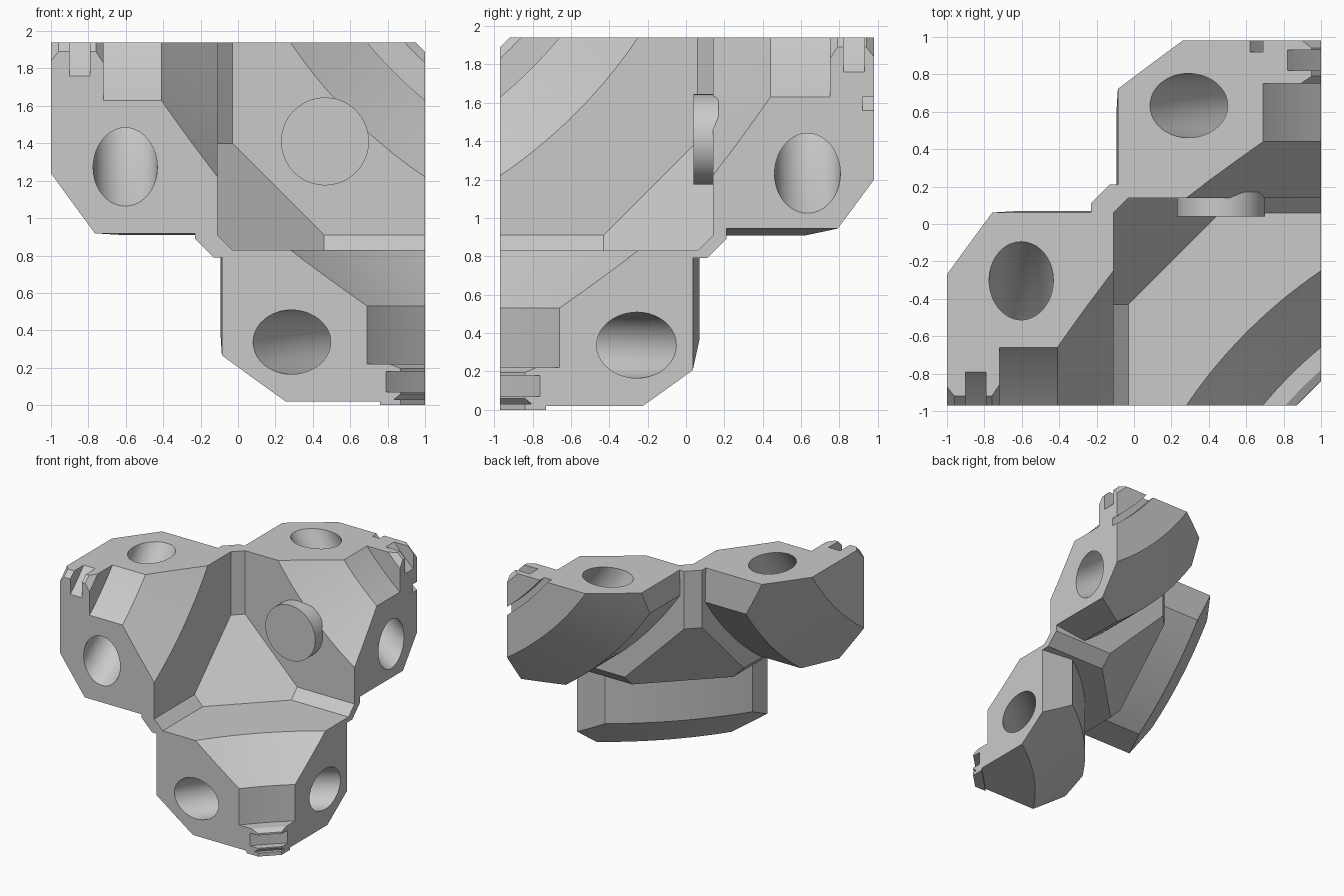
import bpy, bmesh, math
from mathutils import Vector

cube = bpy.data.objects.get("Cube")
if cube:
    bpy.data.objects.remove(cube, do_unlink=True)

grey = bpy.data.materials.new("plain grey")
grey.use_nodes = True
grey.diffuse_color = (0.59, 0.59, 0.59, 1)
grey.node_tree.nodes["Principled BSDF"].inputs["Base Color"].default_value = (0.59, 0.59, 0.59, 1)

# Depths are measured inward from the open corner along the three axes
CORNER = Vector((1, -0.97, 1.94))
SHIFT = (0.05, 0.0, -0.03)
SIDE = (1.095, 1.04, 1.03)   # lobe side limits per axis
SLOPE = (0.12, 0.03, 0.03)   # side draft towards each outer face
C = 1.5                      # sweep axis offset behind the corner


def world(p):
    return Vector((CORNER.x - p[0], CORNER.y + p[1], CORNER.z - p[2]))


def radius(across):
    return math.hypot(across + C, C)


def finish(bm, name, cutter=False):
    bmesh.ops.recalc_face_normals(bm, faces=bm.faces[:])
    mesh = bpy.data.meshes.new(name)
    bm.to_mesh(mesh)
    bm.free()
    mesh.materials.append(grey)
    ob = bpy.data.objects.new(name, mesh)
    bpy.context.collection.objects.link(ob)
    ob.hide_render = cutter
    return ob


def cut(bm, point, normal):
    """Slice off the side the normal points to and cap the cut."""
    geom = bm.verts[:] + bm.edges[:] + bm.faces[:]
    res = bmesh.ops.bisect_plane(bm, geom=geom, plane_co=point, plane_no=normal,
                                 clear_outer=True, dist=1e-5)
    edges = [e for e in res["geom_cut"]
             if isinstance(e, bmesh.types.BMEdge) and e.is_boundary]
    if edges:
        bmesh.ops.edgenet_fill(bm, edges=edges)


def sweep(profile, lo=24, hi=66, steps=42):
    """Sweep a closed (radius, along) profile; local x is along."""
    bm = bmesh.new()
    rings = []
    for i in range(steps + 1):
        a = math.radians(lo + (hi - lo) * i / steps)
        rings.append([bm.verts.new((z, r * math.sin(a) - C, r * math.cos(a) - C))
                      for r, z in profile])
    n = len(profile)
    for one, two in zip(rings, rings[1:]):
        for j in range(n):
            k = (j + 1) % n
            bm.faces.new((one[j], one[k], two[k], two[j]))
    bm.faces.new(rings[0])
    bm.faces.new(rings[-1])
    return bm


def place(bm, axis):
    """Turn local (along, second, third) onto the chosen axis."""
    for v in bm.verts:
        p = [0, 0, 0]
        for i in range(3):
            p[(axis + i) % 3] = v.co[i]
        v.co = world(p)


def subtract(target, cutters):
    bpy.context.view_layer.objects.active = target
    for c in cutters:
        m = target.modifiers.new("cut", 'BOOLEAN')
        m.operation = 'DIFFERENCE'
        m.solver = 'EXACT'
        m.object = c
        bpy.ops.object.modifier_apply(modifier=m.name)
    for c in cutters:
        bpy.data.objects.remove(c, do_unlink=True)


def block_points(size, edge, corner, shift):
    """Corners of a block with a cut far corner and bevelled far edges."""
    bm = bmesh.new()
    bmesh.ops.create_cube(bm, size=1)
    s = Vector(shift)
    for v in bm.verts:
        v.co = [size + s[i] if v.co[i] > 0 else 0 for i in range(3)]
    n = Vector((1, 1, 1))
    cut(bm, n * (corner / 3) + s, n.normalized())
    for i in range(3):
        n = Vector((1, 1, 1))
        n[i] = 0
        cut(bm, n * (edge / 2) + s, n.normalized())
    points = [v.co.copy() for v in bm.verts]
    bm.free()
    return points


def plate(normal, name):
    """Solid between the matching faces of the pocket and the outer block."""
    bm = bmesh.new()
    for points in (pocket, outside):
        far = max(p.dot(normal) for p in points)
        for p in points:
            if p.dot(normal) > far - 1e-3:
                bm.verts.new(world(p))
    bmesh.ops.convex_hull(bm, input=bm.verts[:])
    bmesh.ops.dissolve_limit(bm, angle_limit=0.01, verts=bm.verts[:], edges=bm.edges[:])
    return finish(bm, name)


parts = []

# Central frame: three walls, the bevels between them and the corner plate
pocket = block_points(1.11, 2.14, 2.68, (0, 0, 0))
outside = block_points(1.18, 2.26, 2.78, SHIFT)
parts.append(plate(Vector((1, 1, 1)), "corner_plate"))
for axis, side in enumerate(("right", "back", "lower")):
    normal = Vector((0, 0, 0))
    normal[axis] = 1
    wall = plate(normal, side + "_wall")
    bm = sweep([(1.9, 1.0), (radius(0.72), 1.0), (radius(0.72), 1.11),
                (radius(0.31), 1.41), (1.9, 1.41)], 12, 78)
    place(bm, axis)
    subtract(wall, [finish(bm, "opening_cutter", True)])
    parts.append(wall)
    parts.append(plate(Vector((1, 1, 1)) - normal, "bevel_beside_" + side + "_wall"))

# Three lobes: name, spread of bores and end face, width of the tip opening
LOBES = (("right_lobe", -0.01, 0.05), ("back_lobe", 0.03, 0.05), ("lower_lobe", 0.035, 0.13))
for axis, (name, spread, core) in enumerate(LOBES):
    s = SHIFT[axis]
    tip = 1.95 + s
    drop = min(s, 0)
    inner = [(0.72, 1.112), (0.31, 1.41), (0.31, 1.72), (core + 0.06, 1.72),
             (core, 1.76 + drop / 2), (core, 1.79 + drop),
             (0.18 - drop, 1.79 + drop), (0.18 - drop, 1.9 + drop),
             (core, 1.9 + drop), (core, tip - 0.04), (core + 0.05, tip),
             (0.71 + spread, tip)]
    profile = [(radius(a), z) for a, z in inner]
    profile += [(3.106, 1.59 + s / 2), (3.106, 1.112)]
    bm = sweep(profile)
    cut(bm, (0, 0, 0), (0, -1, 0))
    cut(bm, (0, 0, 0), (0, 0, -1))
    for i, j in ((1, 2), (2, 1)):
        slope = SLOPE[(axis + j) % 3]
        point, normal = Vector(), Vector()
        point[i] = SIDE[(axis + i) % 3] - 0.29 * slope
        normal[i], normal[j] = 1, -slope
        cut(bm, point, normal.normalized())
    place(bm, axis)
    lobe = finish(bm, name)

    # Round bore through both flat faces
    ring = [(radius(0.68 + spread) + 0.172 * math.cos(t * math.tau / 40),
             1.603 + 0.172 * math.sin(t * math.tau / 40)) for t in range(40)]
    bm = sweep(ring, 20, 70, 30)
    place(bm, axis)
    tools = [finish(bm, "bore_cutter", True)]
    if axis == 1:
        # Curved slot in the end of the back lobe
        bm = sweep([(radius(0.31), 1.89), (radius(0.38), 1.89),
                    (radius(0.38), 2.1), (radius(0.31), 2.1)], 20, 70)
        place(bm, axis)
        tools.append(finish(bm, "slot_cutter", True))
    subtract(lobe, tools)
    parts.append(lobe)

# Small lip under the lower lobe
bm = bmesh.new()
outline = ((0.13, 0), (0.24, 0), (0, 0.24), (0, 0.13))
face = bm.faces.new([bm.verts.new(world((u, v, 1.94))) for u, v in outline])
res = bmesh.ops.extrude_face_region(bm, geom=[face])
for v in res["geom"]:
    if isinstance(v, bmesh.types.BMVert):
        v.co.z += 0.03
parts.append(finish(bm, "bottom_lip"))


# Locating ring on the back wall of the pocket
def disc(name, r, y0, y1, cutter=False):
    bm = bmesh.new()
    bmesh.ops.create_cone(bm, cap_ends=True, segments=64, radius1=r, radius2=r, depth=1)
    for v in bm.verts:
        x, y, z = v.co
        v.co = (0.465 + x, y0 if z < 0 else y1, 1.41 + y)
    return finish(bm, name, cutter)


boss = disc("locating_ring", 0.235, 0.04, 0.17)
subtract(boss, [disc("ring_cutter", 0.145, -0.1, 0.3, True)])
parts.append(boss)

# Smooth curves, crisp edges
bpy.ops.object.select_all(action='DESELECT')
for ob in parts:
    ob.select_set(True)
bpy.context.view_layer.objects.active = parts[0]
bpy.ops.object.shade_smooth_by_angle(angle=math.radians(20))
